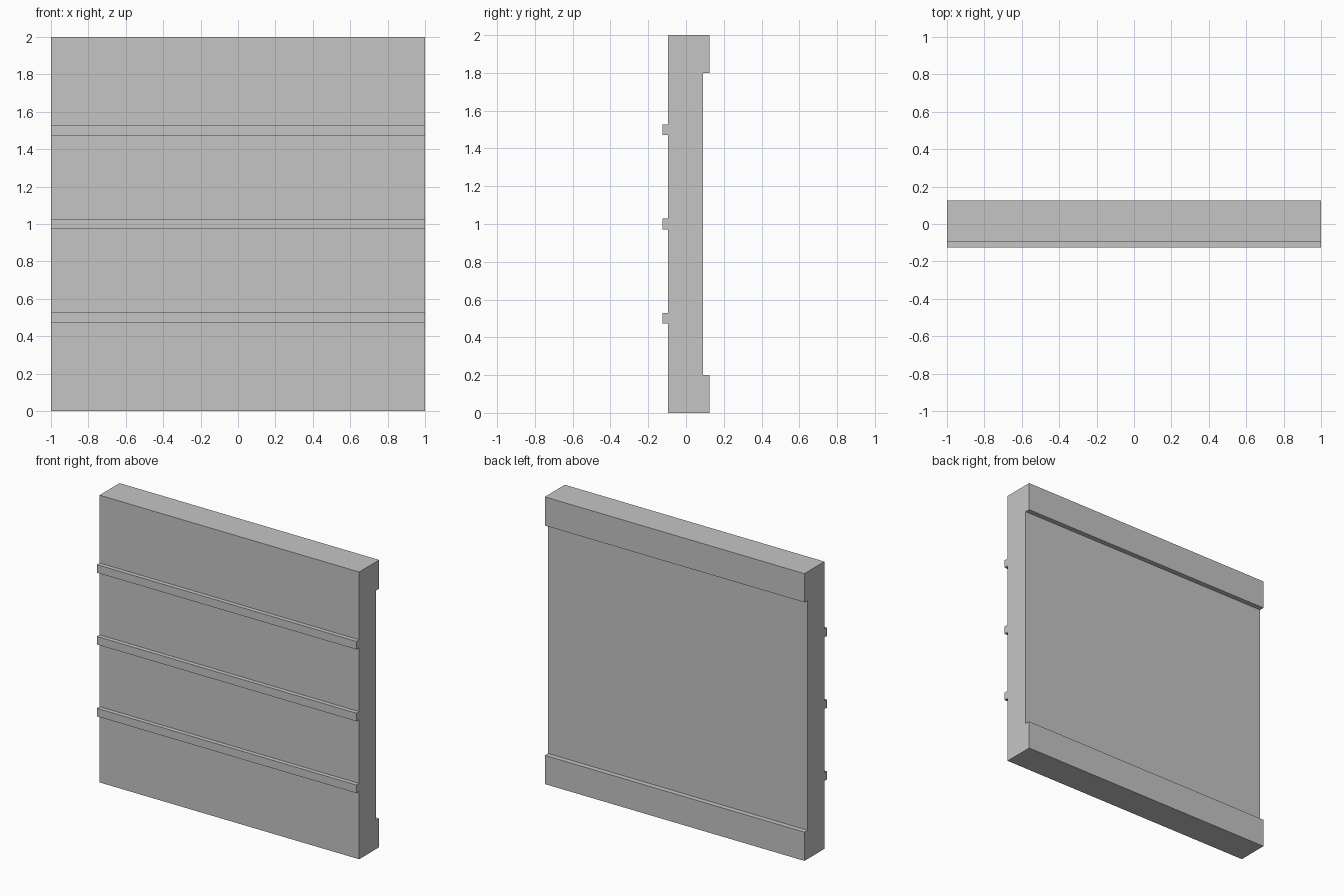
import bpy

if "Cube" in bpy.data.objects:
    bpy.data.objects.remove(bpy.data.objects["Cube"])

grey = bpy.data.materials.new("light grey")
grey.diffuse_color = (0.56, 0.56, 0.56, 1)
grey.use_nodes = True
grey.node_tree.nodes["Principled BSDF"].inputs["Base Color"].default_value = grey.diffuse_color

HALF_W = 1.0                      # half width along x
FRONT, BACK = -0.095, 0.09        # faces of the slab
RIB_FRONT, RAIL_BACK = -0.125, 0.125
RIB_HALF, RAIL_H = 0.028, 0.2

# Side outline (y, z): up the front past the ribs, down the back past the rails
outline = [(FRONT, 0.0)]
for z in (0.5, 1.0, 1.5):
    lo, hi = z - RIB_HALF, z + RIB_HALF
    outline += [(FRONT, lo), (RIB_FRONT, lo), (RIB_FRONT, hi), (FRONT, hi)]
outline += [(FRONT, 2.0), (RAIL_BACK, 2.0), (RAIL_BACK, 2.0 - RAIL_H),
            (BACK, 2.0 - RAIL_H), (BACK, RAIL_H), (RAIL_BACK, RAIL_H),
            (RAIL_BACK, 0.0)]

# Ribbed panel: the outline extruded across the full width
n = len(outline)
verts = [(x, y, z) for x in (-HALF_W, HALF_W) for y, z in outline]
faces = [tuple(range(n)), tuple(reversed(range(n, 2 * n)))]
faces += [(i, i + n, (i + 1) % n + n, (i + 1) % n) for i in range(n)]

mesh = bpy.data.meshes.new("ribbed_panel")
mesh.from_pydata(verts, [], faces)
mesh.materials.append(grey)

# Make all normals point outward
import bmesh
bm = bmesh.new()
bm.from_mesh(mesh)
bmesh.ops.recalc_face_normals(bm, faces=bm.faces)
bm.to_mesh(mesh)
bm.free()

panel = bpy.data.objects.new("ribbed_panel", mesh)
bpy.context.collection.objects.link(panel)
